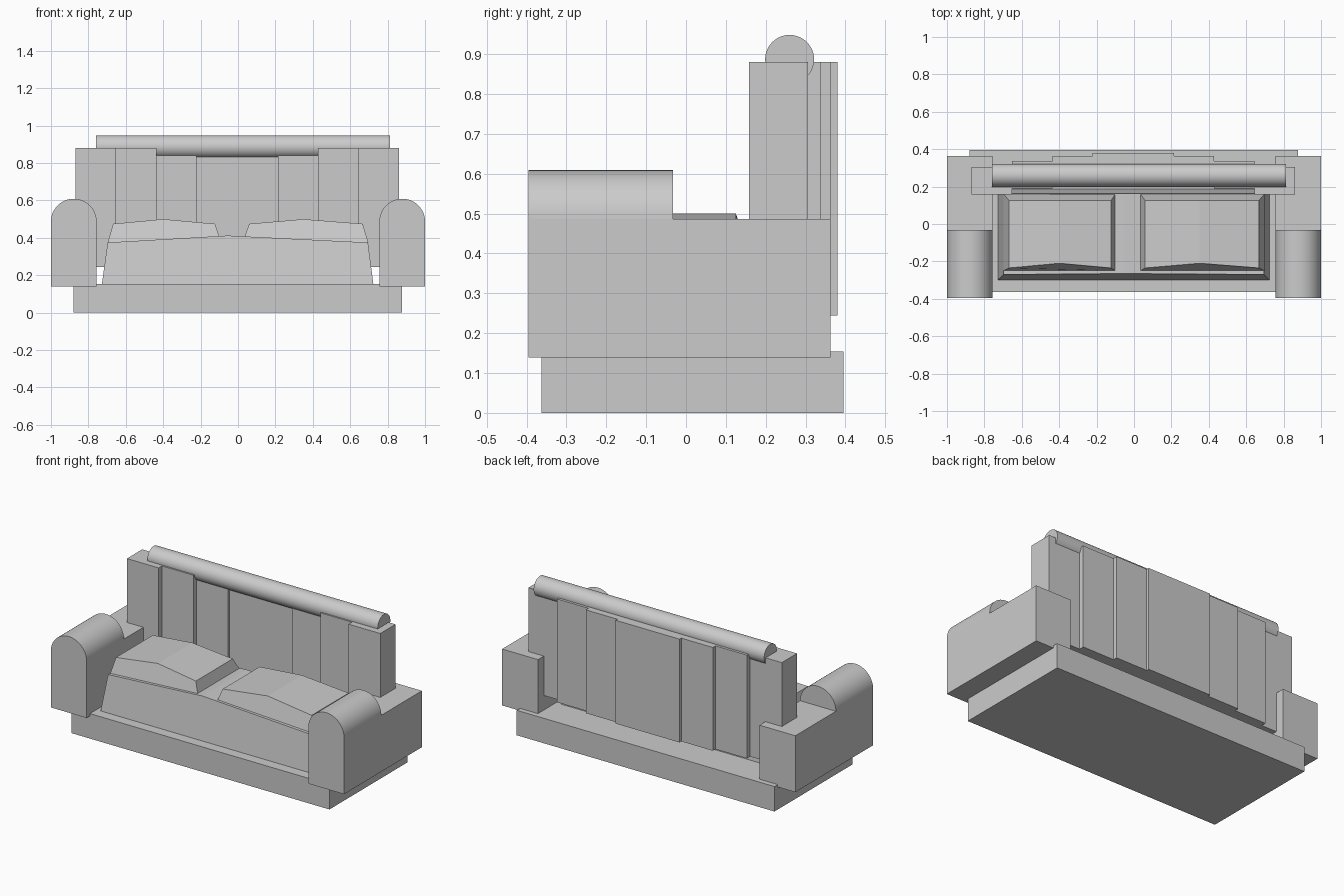
import bpy, bmesh, math
from mathutils import Vector

cube = bpy.data.objects.get("Cube")
if cube:
    bpy.data.objects.remove(cube, do_unlink=True)

grey = bpy.data.materials.new("grey fabric")
grey.use_nodes = True
colour = (0.6, 0.6, 0.6, 1)
grey.diffuse_color = colour
grey.node_tree.nodes["Principled BSDF"].inputs["Base Color"].default_value = colour


def finish(name, bm, smooth=False):
    bmesh.ops.recalc_face_normals(bm, faces=bm.faces)
    mesh = bpy.data.meshes.new(name)
    bm.to_mesh(mesh)
    bm.free()
    mesh.materials.append(grey)
    obj = bpy.data.objects.new(name, mesh)
    bpy.context.collection.objects.link(obj)
    if smooth:
        bpy.ops.object.select_all(action='DESELECT')
        obj.select_set(True)
        bpy.context.view_layer.objects.active = obj
        bpy.ops.object.shade_smooth_by_angle(angle=math.radians(30))
    return obj


def prism(profile, y0, y1):
    """Loft an x-z profile from y0 to y1; points may carry front and back insets."""
    bm = bmesh.new()
    front, back = [], []
    for x, z, *inset in profile:
        f, b = inset if inset else (0, 0)
        front.append(bm.verts.new((x, y0 + f, z)))
        back.append(bm.verts.new((x, y1 - b, z)))
    bm.faces.new(front)
    bm.faces.new(back[::-1])
    n = len(front)
    for i in range(n):
        j = (i + 1) % n
        bm.faces.new((front[i], back[i], back[j], front[j]))
    return bm


def box(name, x0, x1, y0, y1, z0, z1):
    return finish(name, prism([(x0, z0), (x1, z0), (x1, z1), (x0, z1)], y0, y1))


# Plinth
box("base", -0.88, 0.878, -0.363, 0.395, 0, 0.154)

# Arms: rounded front block with a lower square block behind
def arm(name, side):
    centre, r, top = side * 0.878, 0.122, 0.487
    profile = [(centre - r, 0.139), (centre + r, 0.139)]
    for i in range(33):
        a = math.pi * i / 32
        profile.append((centre + r * math.cos(a), top + r * math.sin(a)))
    bm = prism(profile, -0.395, -0.032)
    bmesh.ops.bisect_plane(bm, geom=bm.verts[:] + bm.edges[:] + bm.faces[:],
                           plane_co=(0, 0, top), plane_no=(0, 0, 1))
    bm.faces.ensure_lookup_table()
    bm.normal_update()
    rear = [f for f in bm.faces if f.calc_center_median().y > -0.04
            and f.calc_center_median().z < top]
    out = bmesh.ops.extrude_face_region(bm, geom=rear)
    moved = [v for v in out["geom"] if isinstance(v, bmesh.types.BMVert)]
    bmesh.ops.translate(bm, verts=moved, vec=Vector((0, 0.395, 0)))
    bmesh.ops.delete(bm, geom=[f for f in rear if f.is_valid], context='FACES_ONLY')
    bmesh.ops.dissolve_limit(bm, angle_limit=math.radians(1),
                             verts=bm.verts[:], edges=bm.edges[:])
    finish(name, bm, True)

arm("left_arm", 1)
arm("right_arm", -1)

# Stepped back rest, bowed towards the rear in the middle
mid = -0.004
steps = [(0.218, 0.433, 0.219, 0.363, "inner"),
         (0.433, 0.648, 0.19, 0.337, "middle"),
         (0.648, 0.864, 0.158, 0.306, "outer")]
box("back_panel_centre", mid - 0.218, mid + 0.218, 0.235, 0.38, 0.244, 0.881)
for a, b, y0, y1, label in steps:
    box("left_back_panel_" + label, mid + a, mid + b, y0, y1, 0.244, 0.881)
    box("right_back_panel_" + label, mid - b, mid - a, y0, y1, 0.244, 0.881)

# Bolster along the top of the back
bm = bmesh.new()
ring = [bm.verts.new((-0.758, 0.26 + 0.0615 * math.cos(t), 0.887 + 0.0615 * math.sin(t)))
        for t in (2 * math.pi * i / 40 for i in range(40))]
cap = bm.faces.new(ring)
out = bmesh.ops.extrude_face_region(bm, geom=[cap])
bmesh.ops.translate(bm, vec=Vector((1.572, 0, 0)),
                    verts=[v for v in out["geom"] if isinstance(v, bmesh.types.BMVert)])
if not cap.is_valid or len(bm.faces) < 42:
    bm.faces.new(ring)
finish("bolster", bm, True)

# Seat: tapered block with a shallow ridge
finish("seat", prism([(-0.728, 0.15), (0.724, 0.15), (0.695, 0.375, 0.03, 0.025),
                      (-0.055, 0.412, 0.035, 0.025), (-0.697, 0.375, 0.03, 0.025)],
                     -0.3, 0.187))

# Two domed cushions
finish("right_cushion", prism([(-0.697, 0.373), (-0.1, 0.405), (-0.123, 0.475, 0.015, 0.035),
                               (-0.4, 0.5, 0.04, 0.035), (-0.668, 0.475, 0.015, 0.035)],
                              -0.25, 0.16))
finish("left_cushion", prism([(0.035, 0.405), (0.697, 0.373), (0.667, 0.475, 0.015, 0.035),
                              (0.35, 0.5, 0.04, 0.035), (0.06, 0.475, 0.015, 0.035)],
                             -0.25, 0.16))
